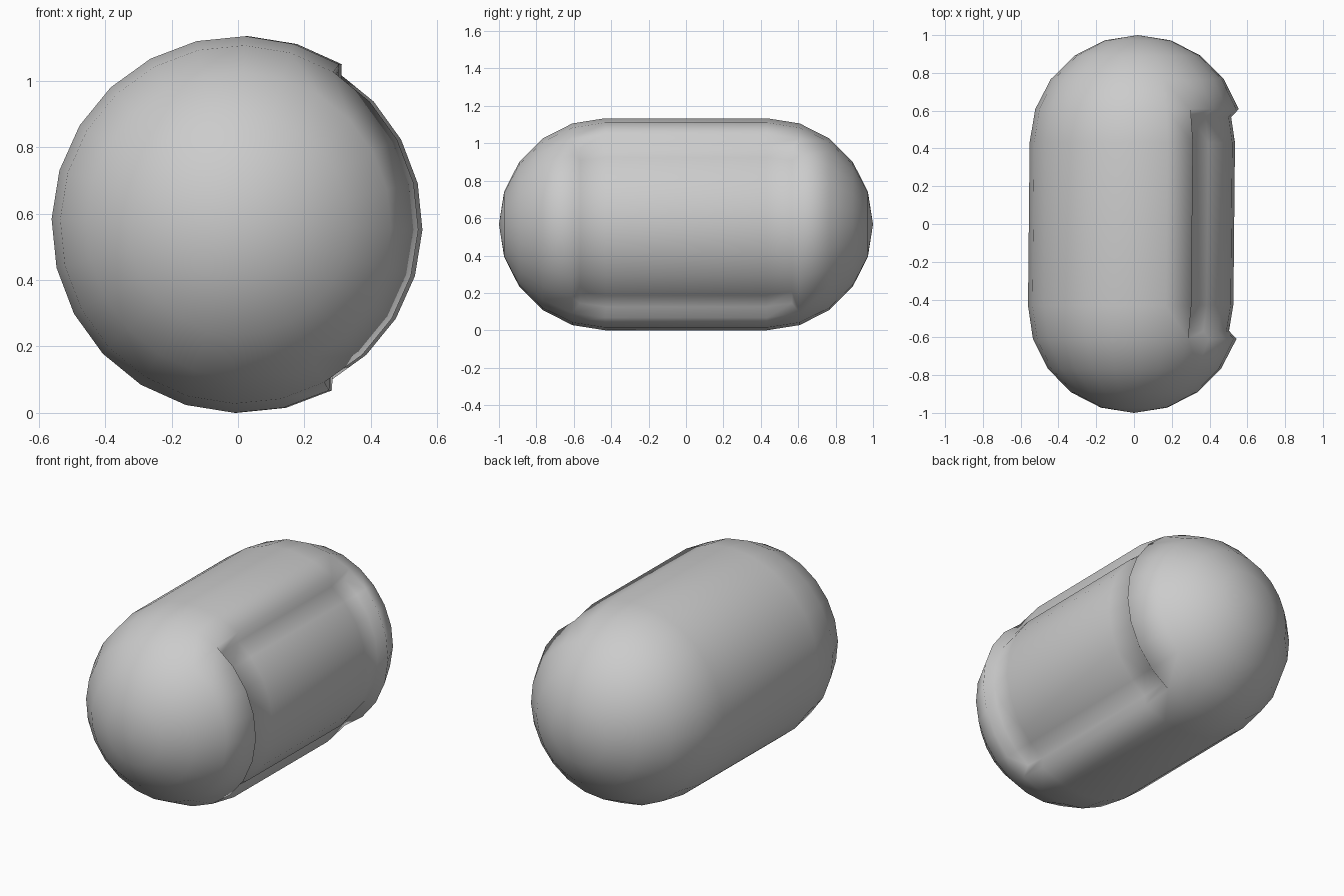
import bpy, bmesh
from math import sin, cos, radians

if "Cube" in bpy.data.objects:
    bpy.data.objects.remove(bpy.data.objects["Cube"])

R, HALF, SEG = 0.567, 0.433, 24      # radius, half straight length, sides
START = -61.7                        # angle of the lower window edge
bm = bmesh.new()

# Capsule profile: (y, radius) rings from front cap to back cap
caps = [(HALF + R * sin(radians(a)), R * cos(radians(a))) for a in (0, 18, 36, 54, 72)]
profile = [(-y, r) for y, r in reversed(caps)] + caps


def point(y, r, deg):
    # The axis is yawed very slightly
    return bm.verts.new((0.01 + 0.01 * y + r * cos(radians(deg)), y, R + r * sin(radians(deg))))


rings = [[point(y, r, START + 360 / SEG * i) for i in range(SEG)] for y, r in profile]
front, back = point(-1, 0, 0), point(1, 0, 0)
window = []
for k in range(len(rings) - 1):
    for i in range(SEG):
        j = (i + 1) % SEG
        f = bm.faces.new((rings[k][i], rings[k + 1][i], rings[k + 1][j], rings[k][j]))
        # Window spans the straight part plus one cap band each side, 8 sides round
        if 3 <= k <= 5 and i < 8:
            window.append(f)
for i in range(SEG):
    j = (i + 1) % SEG
    bm.faces.new((front, rings[0][i], rings[0][j]))
    bm.faces.new((back, rings[-1][j], rings[-1][i]))
bmesh.ops.recalc_face_normals(bm, faces=bm.faces[:])

# Sunken window with slanted walls
bmesh.ops.inset_region(bm, faces=window, thickness=0.035, depth=-0.046,
                       use_boundary=True, use_even_offset=True)
bm.normal_update()
for f in bm.faces:
    f.smooth = True

mesh = bpy.data.meshes.new("capsule_body")
bm.to_mesh(mesh)
bm.free()
bpy.context.collection.objects.link(bpy.data.objects.new("capsule_body", mesh))
